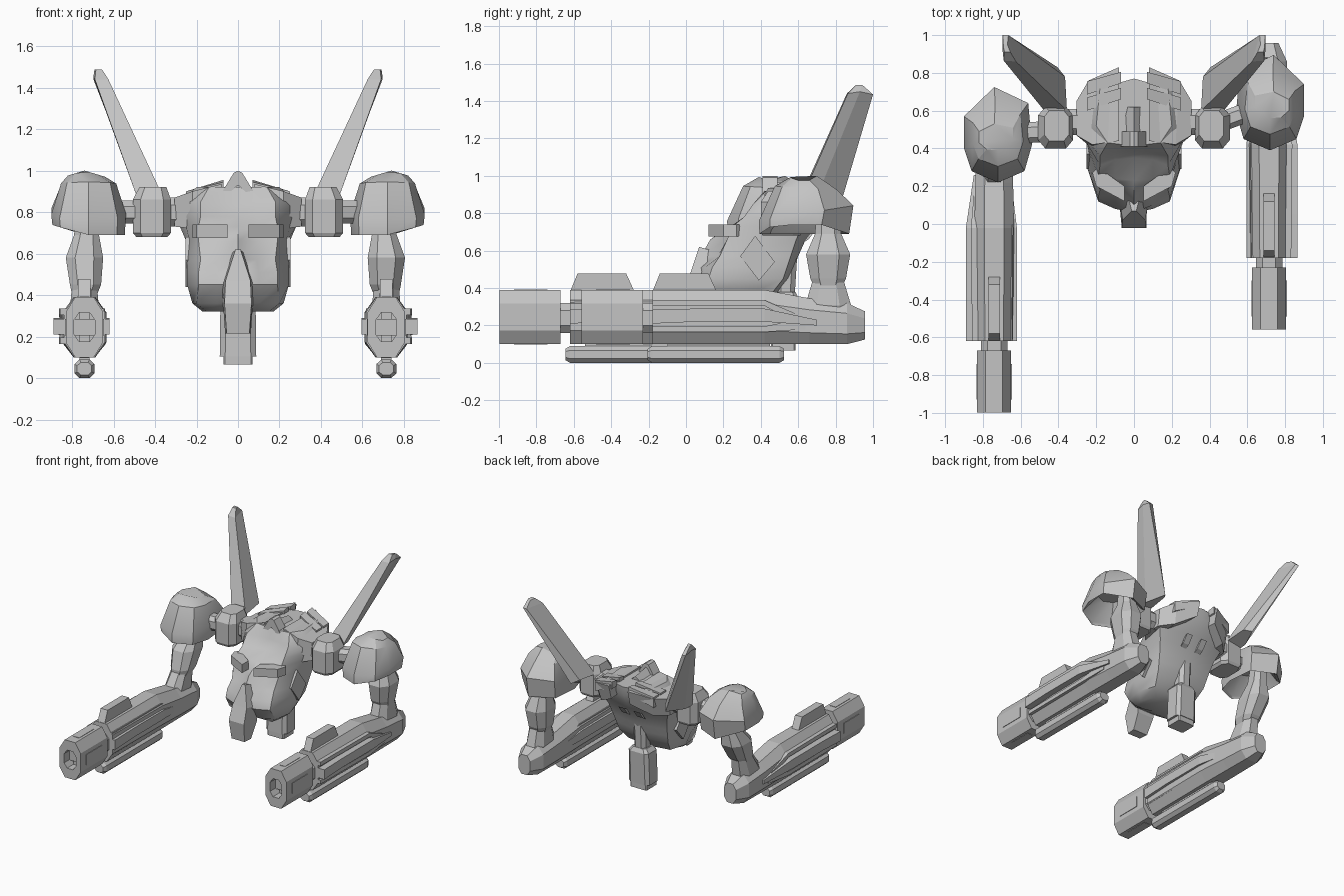
import bpy, bmesh, math
from mathutils import Vector

grey = bpy.data.materials.new("plain_grey")
grey.diffuse_color = (0.55, 0.55, 0.55, 1)


def finish(name, bm, smooth=None):
    bmesh.ops.recalc_face_normals(bm, faces=bm.faces[:])
    me = bpy.data.meshes.new(name)
    bm.to_mesh(me)
    bm.free()
    ob = bpy.data.objects.new(name, me)
    bpy.context.collection.objects.link(ob)
    me.materials.append(grey)
    if smooth:
        bpy.ops.object.select_all(action='DESELECT')
        ob.select_set(True)
        bpy.context.view_layer.objects.active = ob
        bpy.ops.object.shade_smooth_by_angle(angle=math.radians(smooth))
    return ob


def loft(name, rings, place=lambda p: p, smooth=None):
    """Skin a run of equal-length rings and cap both ends."""
    bm = bmesh.new()
    vs = [[bm.verts.new(place(Vector(p))) for p in r] for r in rings]
    n = len(vs[0])
    for a, b in zip(vs, vs[1:]):
        for i in range(n):
            j = (i + 1) % n
            bm.faces.new((a[i], a[j], b[j], b[i]))
    bm.faces.new(vs[0])
    bm.faces.new(vs[-1])
    return finish(name, bm, smooth)


def oct_xz(y, hw, z0, z1, cx=0.0, k=0.5):
    """Chamfered rectangle across the y axis."""
    zc, hz = (z0 + z1) / 2, (z1 - z0) / 2
    m = [(1, k), (k, 1), (-k, 1), (-1, k), (-1, -k), (-k, -1), (k, -1), (1, -k)]
    return [(cx + hw * a, y, zc + hz * b) for a, b in m]


def oct_xy(z, cx, cy, hx, hy, k=0.5):
    return [(p[0], p[2], z) for p in oct_xz(0, hx, cy - hy, cy + hy, cx, k)]


def oct_yz(x, cy, cz, hy, hz, k=0.5):
    return [(x, p[0], p[2]) for p in oct_xz(0, hy, cz - hz, cz + hz, cy, k)]


def rect_xz(y, x0, x1, z0, z1):
    return [(x0, y, z0), (x1, y, z0), (x1, y, z1), (x0, y, z1)]


def prism_x(name, profile, x0, x1, place=lambda p: p):
    return loft(name, [[(x, y, z) for y, z in profile] for x in (x0, x1)], place)


for s, side, gx, gdy, sdy in ((1, "right", 0.715, 0, 0), (-1, "left", 0.74, -0.44, -0.17)):
    def gun(p):
        return Vector((s * (gx + p.x), p.y + gdy, p.z))

    def mir(p):
        return Vector((s * p.x, p.y, p.z))

    def shoulder(p):
        return Vector((s * p.x, p.y + sdy, p.z))

    def arm(p):
        t = min(1, max(0, (0.72 - p.z) / 0.4))
        return Vector((s * (gx + p.x), p.y + (0 if s > 0 else -0.25 - 0.19 * t), p.z))

    # forearm cannon body, tapering to the elbow
    loft(side + "_forearm", [oct_xz(-.18, .098, .1, .39), oct_xz(.42, .105, .1, .39),
                             oct_xz(.66, .10, .1, .345), oct_xz(.86, .095, .1, .32),
                             oct_xz(.958, .05, .125, .275)], gun)
    # stepped side rails
    for name, a, b in (("outer", .08, .15), ("inner", -.08, -.12)):
        loft(f"{side}_{name}_rail", [rect_xz(-.18, a, b, .21, .285), rect_xz(.05, a, b, .22, .29),
                                     rect_xz(.42, a, b, .22, .29),
                                     rect_xz(.70, a * .9, b * .72, .20, .23)], gun)
        for part, z in (("upper", .305), ("lower", .165)):
            loft(f"{side}_{name}_{part}_strip", [rect_xz(-.18, a * .8, b * .78, z, z + .03),
                                                 rect_xz(.42, a * .8, b * .82, z, z + .03),
                                                 rect_xz(.64, a * .8, b * .7, .18, .24)], gun)
    # neck and hollow muzzle with thin panels
    loft(side + "_muzzle_neck", [oct_xz(-.26, .07, .16, .32), oct_xz(-.15, .07, .16, .32)], gun)
    loft(side + "_muzzle", [oct_xz(-.23, .09, .1, .39), oct_xz(-.558, .09, .1, .39),
                            oct_xz(-.558, .05, .175, .315), oct_xz(-.44, .05, .175, .315)], gun)
    loft(side + "_muzzle_side_panels", [rect_xz(-.49, -.094, .094, .205, .285),
                                        rect_xz(-.30, -.094, .094, .205, .285)], gun)
    loft(side + "_muzzle_end_panels", [rect_xz(-.48, -.024, .024, .097, .393),
                                       rect_xz(-.30, -.024, .024, .097, .393)], gun)
    # sight fin above and tube below
    prism_x(side + "_sight_fin", [(-.18, .38), (-.14, .478), (.12, .478), (.165, .38)], -.03, .03, gun)
    loft(side + "_under_tube", [oct_xz(-.205, .035, .015, .075), oct_xz(-.18, .048, 0, .09),
                                oct_xz(.50, .048, 0, .09), oct_xz(.525, .035, .015, .075)], gun)
    loft(side + "_tube_mount", [rect_xz(-.1, -.025, .025, .07, .12), rect_xz(.45, -.025, .025, .07, .12)], gun)

    # upper arm and elbow cuff
    loft(side + "_upper_arm", [oct_xy(.80, -.01, .755, .05, .06), oct_xy(.69, -.01, .76, .06, .07),
                               oct_xy(.58, 0, .76, .09, .118), oct_xy(.45, -.005, .76, .075, .095),
                               oct_xy(.40, 0, .76, .06, .07)], arm)
    loft(side + "_elbow_cuff", [oct_xy(.45, 0, .76, .06, .08), oct_xy(.31, 0, .76, .072, .122),
                                oct_xy(.24, 0, .77, .06, .11)], arm)

    # hollow shoulder pad, tipped forward, with a peaked top
    outline = [(.56, .81), (.54, .59), (.58, .45), (.72, .39), (.86, .45), (.90, .57), (.90, .74), (.74, .895)]

    def ring(z, kx, ky, dy=0.0, ty=0.0, rise=0.0):
        return [(.72 + (x - .72) * kx, .64 + dy + (y - .64) * ky,
                 z + rise * max(0, x - .74) + ty * (y - .64)) for x, y in outline]
    top = [(.64, .68), (.64, .62), (.67, .575), (.72, .56), (.78, .565), (.82, .60), (.82, .66), (.74, .70)]
    loft(side + "_shoulder_pad", [ring(.83, .5, .5), ring(.71, .88, .86, -.02, 0, .3),
                                  ring(.69, .97, .95, -.01, 0, .3),
                                  ring(.80, 1, 1, 0, .16), ring(.935, .74, .66, 0, -.04),
                                  [(x, y, 1.0 - .3 * abs(x - .74)) for x, y in top]], shoulder, 28)

    # shoulder block and axle
    loft(side + "_shoulder_block", [oct_xy(.68, .415, .51, .075, .10, .6), oct_xy(.70, .415, .51, .092, .11, .6),
                                    oct_xy(.86, .415, .51, .092, .11, .6), oct_xy(.92, .41, .52, .065, .08, .6)], mir)
    loft(side + "_shoulder_axle", [oct_yz(.22, .54, .80, .07, .07), oct_yz(.45, .54, .80, .07, .07),
                                   oct_yz(.46, .49 if s < 0 else .54, .80, .055, .055),
                                   oct_yz(.62, .48 if s < 0 else .60, .80, .055, .055)], mir)

    # swept wing blade
    loft(side + "_wing", [[(.355, .60, .86), (.475, .60, .84), (.465, .68, .84), (.405, .83, .86), (.365, .78, .88)],
                          [(.625, .86, 1.44), (.69, .865, 1.44), (.697, .93, 1.45), (.695, 1.0, 1.435), (.665, 1.0, 1.435)],
                          [(.655, .91, 1.487), (.685, .91, 1.487), (.692, .94, 1.487), (.692, .95, 1.48),
                           (.67, .95, 1.48)]], mir)

    # brow bar and cheek diamond
    loft(side + "_brow", [[(x, y, z) for x, y in ((.05, .12), (.20, .20), (.22, .27), (.19, .30), (.05, .20))]
                          for z in (.675, .74)], mir)
    prism_x(side + "_cheek_diamond", [(.29, .57), (.37, .68), (.475, .54), (.39, .44)], .20, .252, mir)
    # slatted collar plates
    for i in range(2):
        y = .60 + i * .085
        loft(f"{side}_collar_slat_{i}", [[(.07, y + .06, .90), (.07, y + .12, .90), (.07, y + .12, .955), (.07, y + .06, .945)],
                                         [(.25, y, .82), (.25, y + .07, .82), (.25, y + .07, .90), (.25, y, .90)]], mir)
    # shoulder yoke over the torso side
    loft(side + "_yoke", [[(.08, .44, .85), (.08, .44, .935), (.08, .83, .93), (.08, .80, .82)],
                          [(.22, .40, .72), (.22, .42, .90), (.24, .76, .89), (.22, .72, .74)],
                          [(.305, .48, .73), (.305, .47, .87), (.305, .65, .865), (.305, .63, .73)]], mir)
    # back vents
    loft(side + "_back_vent", [[(x, y + d, z + d * .6) for x, y, z in
                                ((.04, .655, .66), (.09, .655, .66), (.09, .70, .72), (.04, .70, .72))]
                               for d in (0, -.03)], mir)

# torso: half-sections stacked in height and mirrored
sections = [
    (.32, [(0, .22), (.08, .20), (.15, .20), (.17, .28), (.12, .38), (0, .40)]),
    (.36, [(0, .13), (.10, .13), (.20, .18), (.22, .32), (.18, .45), (0, .48)]),
    (.45, [(0, .06), (.10, .08), (.19, .12), (.245, .29), (.21, .52), (0, .55)]),
    (.51, [(0, .06), (.10, .10), (.19, .14), (.245, .29), (.22, .54), (0, .58)]),
    (.57, [(0, .08), (.09, .17), (.18, .18), (.245, .30), (.23, .56), (0, .60)]),
    (.66, [(0, .13), (.10, .22), (.19, .22), (.235, .36), (.25, .59), (0, .64)]),
    (.73, [(0, .23), (.10, .24), (.19, .25), (.25, .43), (.28, .62), (0, .70)]),
    (.78, [(0, .35), (.10, .34), (.18, .31), (.27, .46), (.28, .65), (0, .73)]),
    (.85, [(0, .39), (.10, .38), (.18, .36), (.28, .48), (.26, .69), (0, .76)]),
    (.92, [(0, .42), (.06, .42), (.14, .43), (.20, .52), (.18, .72), (0, .77)]),
]
loft("torso", [[(x, y, z) for x, y in h] + [(-x, y, z) for x, y in h[-2:0:-1]] for z, h in sections], smooth=40)

# chin block
loft("chin", [[(-.012, .07, .62), (.012, .07, .62), (.03, .14, .60), (-.03, .14, .60)],
              [(-.06, .02, .47), (.06, .02, .47), (.08, .14, .45), (-.08, .14, .45)],
              [(-.065, -.02, .36), (.065, -.02, .36), (.07, .13, .33), (-.07, .13, .33)],
              [(-.055, 0, .215), (.055, 0, .215), (.062, .07, .215), (-.062, .07, .215)]])

# peaked crest above the face
for s, side in ((1, "right"), (-1, "left")):
    loft(side + "_crest", [[(0, y, .93), (0, y, .998), (s * .02, y, .99), (s * .075, y, .90), (s * .045, y, .89)]
                           for y in (.41, .49)])
loft("crest_spine", [[(-.05, .45, .90), (.05, .45, .90), (0, .45, .975)],
                     [(-.06, .62, .90), (.06, .62, .90), (0, .62, .945)]])

# centre post: pipe, grip and foot
loft("post_pipe", [oct_xy(.66, 0, .55, .05, .05), oct_xy(.34, 0, .53, .05, .05)])
loft("post_grip", [oct_xy(.38, 0, .53, .06, .055, .7), oct_xy(.35, 0, .53, .085, .07, .7),
                   oct_xy(.105, 0, .52, .088, .07, .7)])
loft("post_foot", [oct_xy(.12, 0, .52, .07, .065, .9), oct_xy(.065, 0, .52, .07, .065, .9)])
